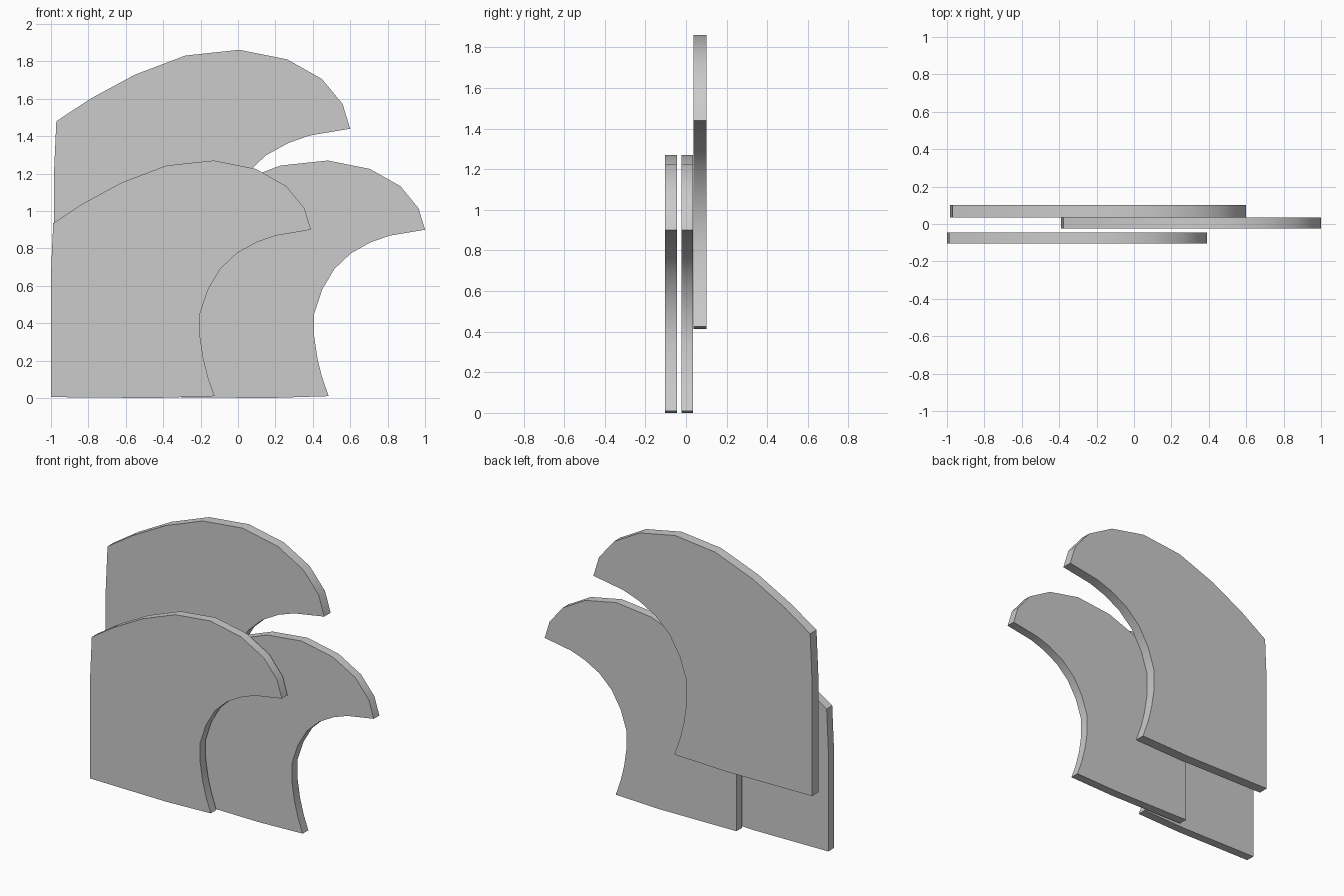
import bpy, bmesh, math

if "Cube" in bpy.data.objects:
    bpy.data.objects.remove(bpy.data.objects["Cube"])

# Fin outline in x, z
OUTLINE = [
    (-1.0, 0.005), (-0.45, 0.0), (-0.125, 0.01),                     # base
    (-0.16, 0.11), (-0.185, 0.21), (-0.203, 0.33), (-0.203, 0.45),   # concave edge
    (-0.16, 0.58), (-0.095, 0.69), (-0.005, 0.775), (0.10, 0.833),
    (0.20, 0.868), (0.39, 0.90),                                     # tip
    (0.355, 1.015), (0.258, 1.133), (0.095, 1.225), (-0.13, 1.27),   # domed edge
    (-0.383, 1.243), (-0.62, 1.153), (-0.829, 1.04), (-0.988, 0.935),
    (-1.0, 0.67),                                                    # back edge
]
THICKNESS = 0.058


def fin(name, x, y, z, scale=1.0):
    """Flat plate with the fin outline, extruded backwards from y."""
    bm = bmesh.new()
    verts = [bm.verts.new((x + px * scale, y, z + pz * scale)) for px, pz in OUTLINE]
    face = bm.faces.new(verts)
    ext = bmesh.ops.extrude_face_region(bm, geom=[face], use_keep_orig=True)
    moved = [g for g in ext["geom"] if isinstance(g, bmesh.types.BMVert)]
    bmesh.ops.translate(bm, verts=moved, vec=(0, THICKNESS * scale, 0))
    bmesh.ops.recalc_face_normals(bm, faces=bm.faces)
    mesh = bpy.data.meshes.new(name)
    bm.to_mesh(mesh)
    bm.free()
    obj = bpy.data.objects.new(name, mesh)
    bpy.context.collection.objects.link(obj)
    # Smooth rim with sharp plate edges
    bpy.ops.object.select_all(action='DESELECT')
    obj.select_set(True)
    bpy.context.view_layer.objects.active = obj
    bpy.ops.object.shade_smooth_by_angle(angle=math.radians(30))
    return obj


# Two equal fins in front, a larger raised one behind
fin("front_fin", 0.0, -0.103, 0.0)
fin("middle_fin", 0.61, -0.023, 0.0)
fin("rear_fin", 0.155, 0.036, 0.414, 1.14)
